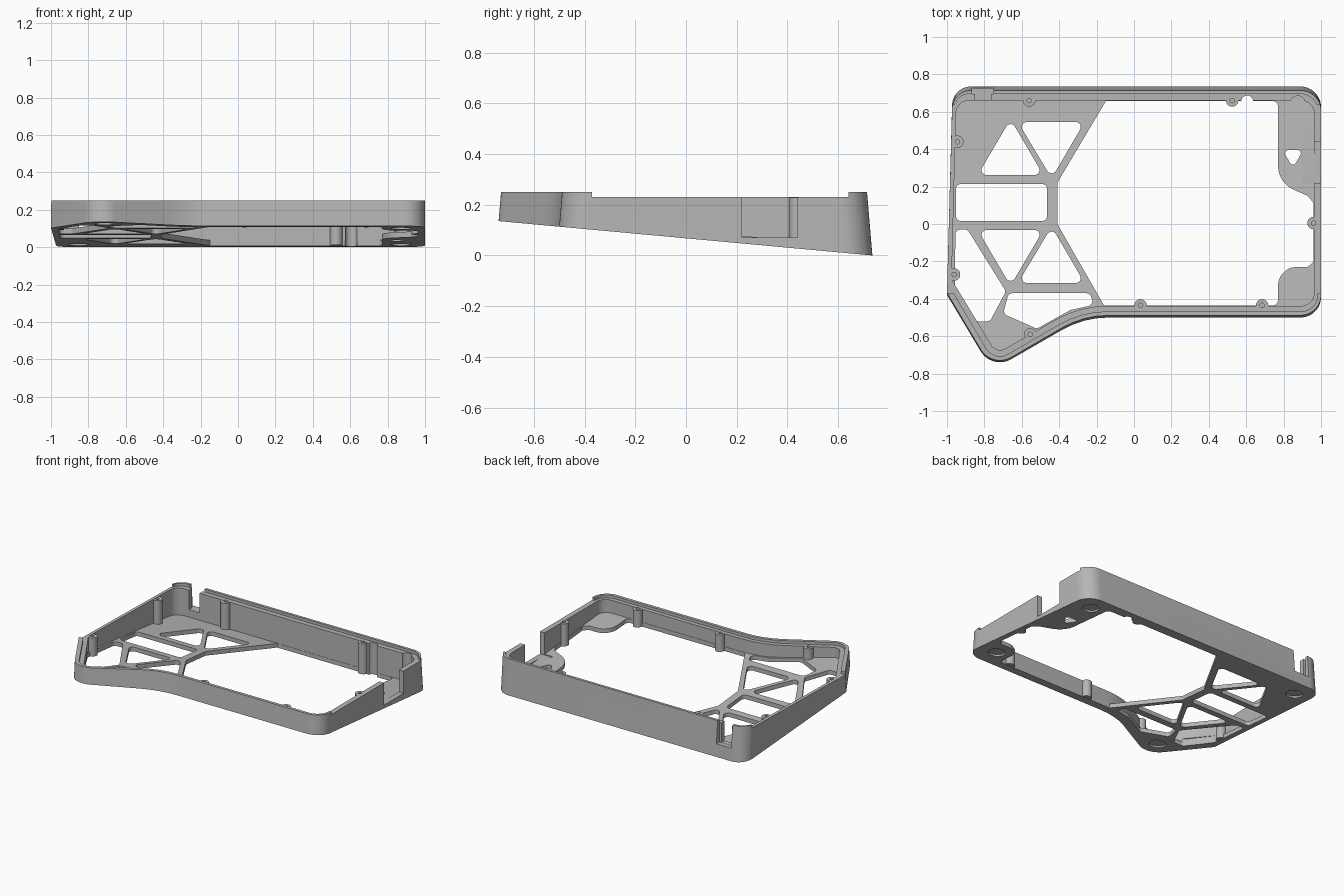
import bpy, bmesh, math
from mathutils import Vector

cube = bpy.data.objects.get("Cube")
if cube:
    bpy.data.objects.remove(cube)

grey = bpy.data.materials.new("plain_grey")
grey.use_nodes = True
grey.diffuse_color = (0.47, 0.47, 0.47, 1)
grey.node_tree.nodes["Principled BSDF"].inputs["Base Color"].default_value = (0.47, 0.47, 0.47, 1)

FLOOR, LEDGE, TOP, DRAFT = 0.03, 0.23, 0.25, 0.085


def base(y):
    """Height of the sloping underside."""
    return 0.135 * (0.735 - y) / 1.47


def above(d):
    return lambda y: base(y) + d


def rounded(corners, radius=None):
    """Fillet a polygon; corners are (x, y, r), or (x, y) with a shared radius."""
    pts, n = [], len(corners)
    for i, c in enumerate(corners):
        p = Vector(c[:2])
        r = c[2] if radius is None else radius
        a = (Vector(corners[i - 1][:2]) - p).normalized()
        b = (Vector(corners[(i + 1) % n][:2]) - p).normalized()
        if r <= 0:
            pts.append(p)
            continue
        half = a.angle(b) / 2
        centre = p + (a + b).normalized() * (r / math.sin(half))
        start = p + a * (r / math.tan(half)) - centre
        end = p + b * (r / math.tan(half)) - centre
        sweep = math.atan2(start.x * end.y - start.y * end.x, start.dot(end))
        steps = max(4, int(abs(sweep) / 0.13))
        for k in range(steps + 1):
            t = sweep * k / steps
            pts.append(centre + Vector((start.x * math.cos(t) - start.y * math.sin(t),
                                        start.x * math.sin(t) + start.y * math.cos(t))))
    return pts


def circle(x, y, r, n=32):
    return [Vector((x + r * math.cos(math.tau * i / n), y + r * math.sin(math.tau * i / n)))
            for i in range(n)]


def rect(x0, x1, y0, y1):
    return [Vector(p) for p in ((x0, y0), (x1, y0), (x1, y1), (x0, y1))]


def prism(name, pts, low, high, draft=0):
    """Vertical prism whose ends are constants or functions of y."""
    lo = low if callable(low) else lambda y: low
    hi = high if callable(high) else lambda y: high
    bm = bmesh.new()
    bottom = [bm.verts.new((p.x, p.y, lo(p.y))) for p in pts]
    top = []
    for p in pts:
        y = p.y - math.copysign(draft * (hi(p.y) - lo(p.y)), p.y)
        top.append(bm.verts.new((p.x, y, hi(p.y))))
    bm.faces.new(bottom[::-1])
    bm.faces.new(top)
    for i in range(len(pts)):
        j = (i + 1) % len(pts)
        bm.faces.new((bottom[i], bottom[j], top[j], top[i]))
    bmesh.ops.recalc_face_normals(bm, faces=bm.faces)
    mesh = bpy.data.meshes.new(name)
    bm.to_mesh(mesh)
    bm.free()
    obj = bpy.data.objects.new(name, mesh)
    bpy.context.collection.objects.link(obj)
    mesh.materials.append(grey)
    return obj


def combine(pts, low, high, operation="DIFFERENCE"):
    """Cut a prism from the case, or join one to it."""
    tool = prism("cutter", pts, low, high)
    tool.hide_render = True
    mod = case.modifiers.new("combine", "BOOLEAN")
    mod.operation, mod.solver, mod.object = operation, "EXACT", tool
    bpy.ops.object.modifier_apply(modifier=mod.name)
    bpy.data.objects.remove(tool)


# Outer shell, with a sloping underside and drafted front and back
outer = rounded([(-0.97, 0.735, 0.1), (-1, -0.38, 0.03), (-0.759, -0.782, 0.12),
                 (-0.27, -0.5, 0.5), (1, -0.5, 0.11), (1, 0.735, 0.11)])
case = prism("keyboard_case", outer, base, TOP, DRAFT)
bpy.context.view_layer.objects.active = case
case.select_set(True)

# Inner cavity above the floor
inner = rounded([(-0.95, 0.66, 0.07), (-0.975, -0.296, 0.02), (-0.735, -0.693, 0.055),
                 (-0.29, -0.438, 0.55), (0.963, -0.438, 0.07), (0.963, 0.66, 0.07)])
combine(inner, above(FLOOR), 0.4)

# Large floor opening, leaving two corner pads on the left end
combine(rounded([(-0.15, 0.658, 0), (-0.41, 0.22, 0.02), (-0.41, 0, 0.02), (-0.16, -0.436, 0),
                 (0.77, -0.436, 0.03), (0.77, -0.23, 0.1), (0.93, -0.23, 0.03),
                 (0.961, -0.2, 0), (0.961, 0.11, 0), (0.93, 0.15, 0.03),
                 (0.77, 0.22, 0.14), (0.77, 0.658, 0.03)]), -0.1, above(0.05))

# Floor windows between the ribs
windows = [
    [(-0.66, 0.56), (-0.835, 0.262), (-0.485, 0.262)],
    [(-0.62, 0.545), (-0.44, 0.245), (-0.265, 0.545)],
    [(-0.952, 0.214), (-0.952, 0.016), (-0.465, 0.016), (-0.465, 0.214)],
    [(-0.835, -0.032), (-0.66, -0.33), (-0.485, -0.032)],
    [(-0.44, -0.015), (-0.62, -0.315), (-0.265, -0.315)],
    [(-0.955, -0.03), (-0.957, -0.33), (-0.85, -0.52), (-0.77, -0.52), (-0.685, -0.36), (-0.89, -0.03)],
    [(-0.67, -0.37), (-0.7, -0.48), (-0.52, -0.56), (-0.34, -0.46), (-0.215, -0.432), (-0.235, -0.37)],
    [(0.795, 0.395), (0.85, 0.3), (0.905, 0.395)],
]
for shape in windows:
    combine(rounded(shape, 0.018 if shape[0][0] > 0 else 0.027), -0.1, above(0.05))

# Screw bosses along the walls
bosses = [(-0.56, 0.66), (0.525, 0.66), (-0.944, 0.44), (-0.962, -0.27),
          (0.035, -0.435), (0.685, -0.435), (-0.555, -0.59), (0.96, 0.005)]
for x, y in bosses:
    combine(circle(x, y, 0.033), above(0.002), LEDGE - 0.002, "UNION")
for x, y in bosses:
    combine(circle(x, y, 0.012, 16), 0.15, 0.4)

# Plate ledge inside the rim, and rim removed along both ends
combine(rounded([(-0.96, 0.695, 0.08), (-0.985, -0.335, 0.02), (-0.747, -0.738, 0.085),
                 (-0.28, -0.467, 0.52), (0.982, -0.467, 0.09), (0.982, 0.695, 0.09)]), LEDGE, 0.4)
combine(rect(-1.2, 1.2, -0.37, 0.64), LEDGE, 0.4)

# Relief grooves in the back wall
combine(circle(0.605, 0.655, 0.032), -0.1, 0.4)
combine(circle(0.875, 0.645, 0.04), above(FLOOR), 0.4)

# Connector notches in the left end and the back wall
combine(rect(0.9, 1.1, 0.22, 0.44), 0.071, 0.4)
combine(rect(-0.85, -0.765, 0.6, 0.8), 0.09, 0.4)
combine(rect(-0.867, -0.75, 0.694, 0.8), 0.089, 0.4)

# Round foot recesses underneath
for x, y in [(0.87, 0.6), (0.87, -0.345), (-0.715, -0.615), (-0.855, 0.595)]:
    combine(circle(x, y, 0.055), -0.1, above(0.012))

bpy.ops.object.shade_smooth_by_angle(angle=math.radians(30))
